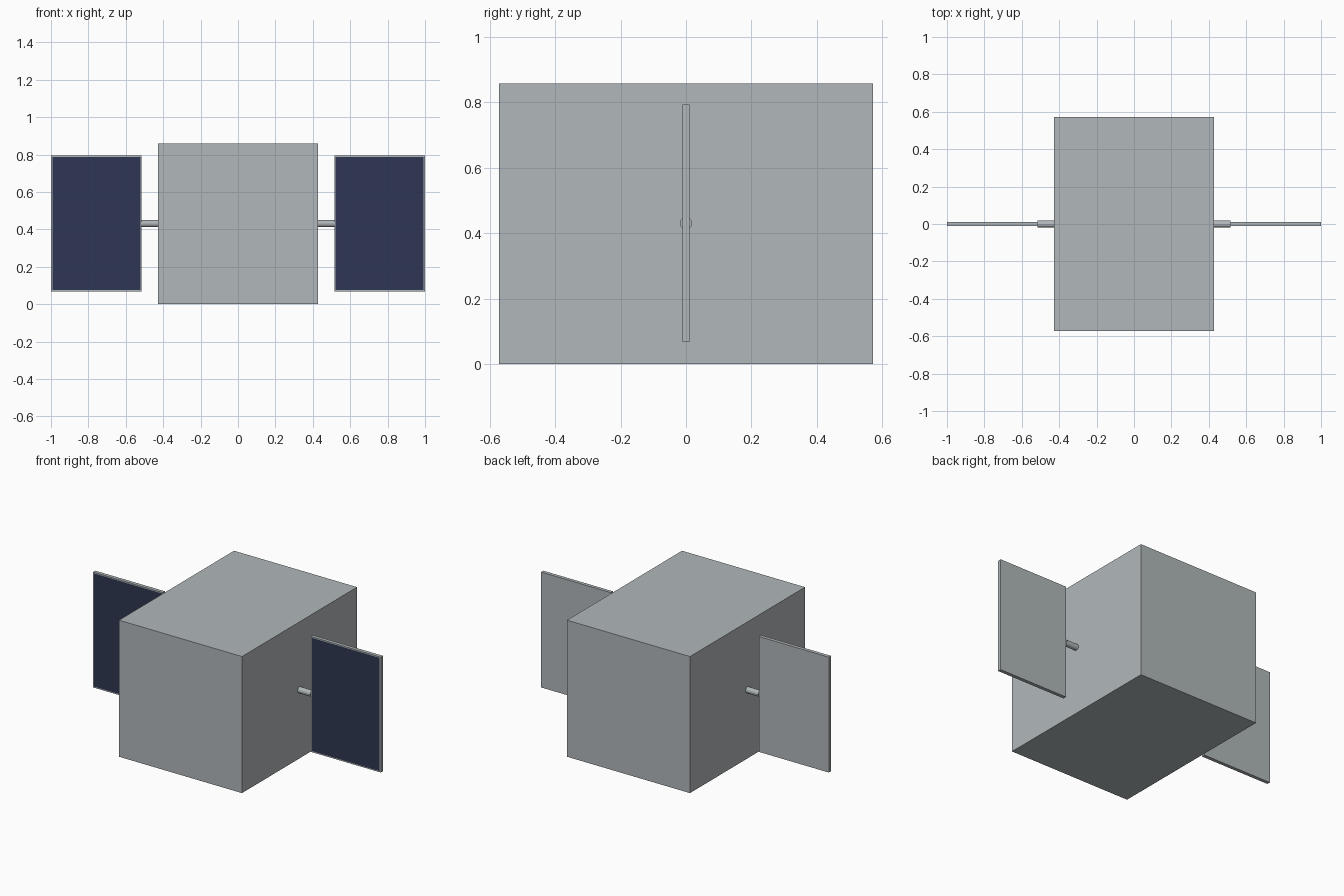
import bpy
import bmesh
from math import pi
from mathutils import Matrix, Vector

cube = bpy.data.objects.get("Cube")
if cube:
    bpy.data.objects.remove(cube, do_unlink=True)


def make_material(name, color):
    mat = bpy.data.materials.new(name)
    mat.use_nodes = True
    mat.diffuse_color = color
    mat.node_tree.nodes["Principled BSDF"].inputs["Base Color"].default_value = color
    return mat


grey = make_material("light grey metal", (0.44, 0.475, 0.49, 1))
navy = make_material("navy solar cells", (0.028, 0.037, 0.085, 1))


def finish(name, bm, *materials):
    mesh = bpy.data.meshes.new(name)
    bm.to_mesh(mesh)
    bm.free()
    for mat in materials:
        mesh.materials.append(mat)
    obj = bpy.data.objects.new(name, mesh)
    bpy.context.collection.objects.link(obj)
    return obj


def box(center, size):
    bm = bmesh.new()
    matrix = Matrix.Translation(center) @ Matrix.Diagonal((*size, 1))
    bmesh.ops.create_cube(bm, size=1, matrix=matrix)
    return bm


BODY_X, BODY_Y, BODY_Z = 0.855, 1.142, 0.858
PANEL_INNER, PANEL_HEIGHT, PANEL_DEPTH = 0.515, 0.725, 0.022
FRAME = 0.01
MID_Z = BODY_Z / 2 + 0.002

# Main body
finish("body", box((0, 0, BODY_Z / 2), (BODY_X, BODY_Y, BODY_Z)), grey)

for side, label in ((1, "left"), (-1, "right")):
    # Framed solar panel with cells on the front face
    width = 1 - PANEL_INNER
    bm = box((side * (1 + PANEL_INNER) / 2, 0, MID_Z), (width, PANEL_DEPTH, PANEL_HEIGHT))
    bm.normal_update()
    front = next(f for f in bm.faces if f.normal.y < -0.9)
    bmesh.ops.inset_region(bm, faces=[front], thickness=FRAME, depth=0)
    front.material_index = 1
    finish(label + "_solar_panel", bm, grey, navy)

    # Round strut between body and panel
    length = PANEL_INNER - BODY_X / 2
    center = Vector((side * (PANEL_INNER + BODY_X / 2) / 2, 0, MID_Z))
    bm = bmesh.new()
    bmesh.ops.create_cone(
        bm, cap_ends=True, segments=12, radius1=0.019, radius2=0.019, depth=length,
        matrix=Matrix.Translation(center) @ Matrix.Rotation(pi / 2, 4, "Y"))
    finish(label + "_strut", bm, grey)
